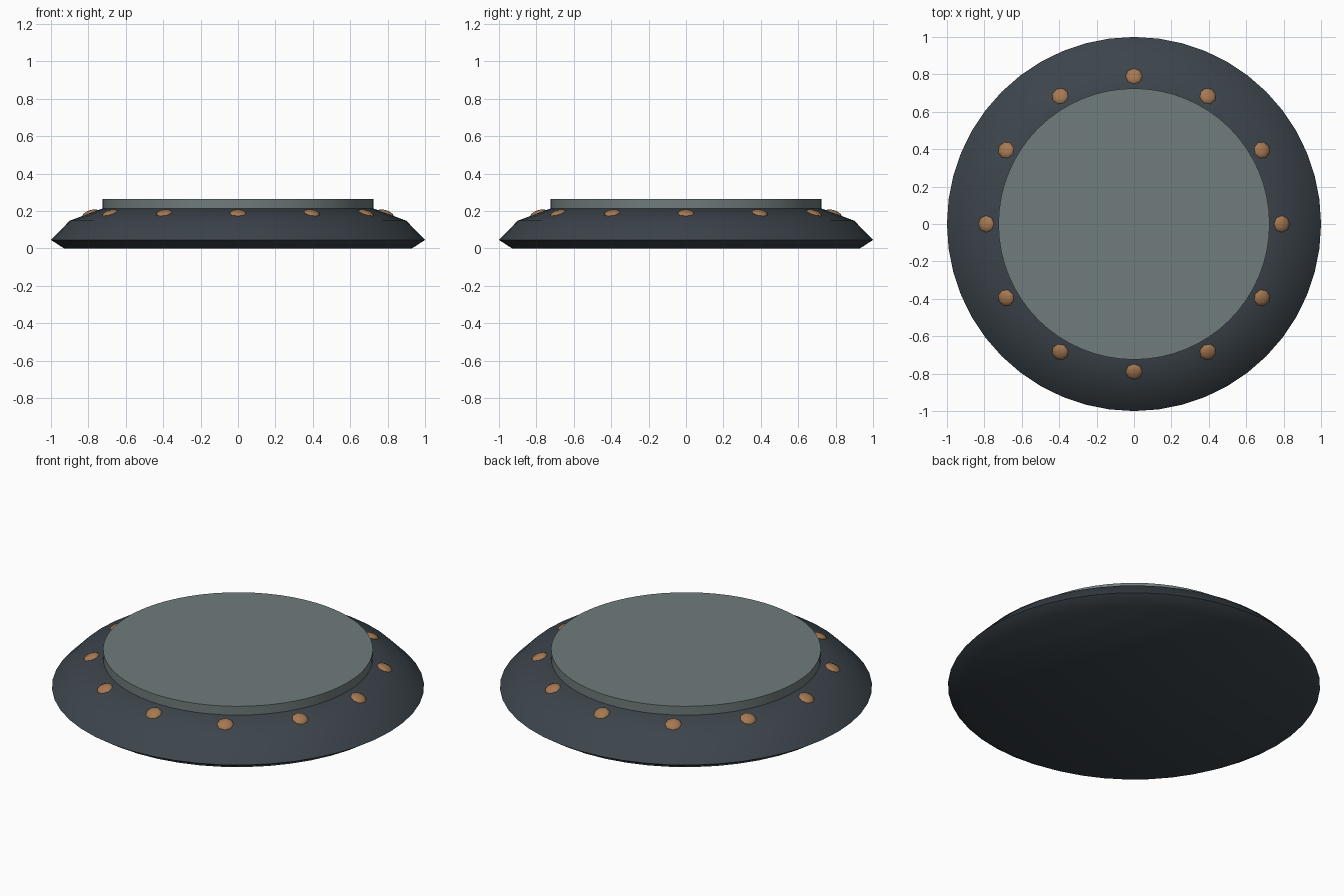
import bpy, bmesh, math
from mathutils import Matrix, Vector

cube = bpy.data.objects.get("Cube")
if cube:
    bpy.data.objects.remove(cube, do_unlink=True)


def make_material(name, color):
    mat = bpy.data.materials.new(name)
    mat.use_nodes = True
    mat.diffuse_color = color
    bsdf = next(n for n in mat.node_tree.nodes if n.type == 'BSDF_PRINCIPLED')
    bsdf.inputs["Base Color"].default_value = color
    return mat


def add_object(name, bm, mat, angle):
    bmesh.ops.recalc_face_normals(bm, faces=bm.faces)
    mesh = bpy.data.meshes.new(name)
    bm.to_mesh(mesh)
    bm.free()
    mesh.materials.append(mat)
    obj = bpy.data.objects.new(name, mesh)
    bpy.context.collection.objects.link(obj)
    bpy.ops.object.select_all(action='DESELECT')
    obj.select_set(True)
    bpy.context.view_layer.objects.active = obj
    bpy.ops.object.shade_smooth_by_angle(angle=math.radians(angle))
    return obj


def lathe(name, profile, segments, mat, angle):
    """Stack of rings from (radius, height) points, closed with flat caps."""
    bm = bmesh.new()
    rings = []
    for r, z in profile:
        rings.append([bm.verts.new((r * math.cos(a), r * math.sin(a), z))
                      for a in (math.tau * i / segments for i in range(segments))])
    for low, high in zip(rings, rings[1:]):
        for i in range(segments):
            j = (i + 1) % segments
            bm.faces.new((low[i], low[j], high[j], high[i]))
    bm.faces.new(rings[0][::-1])
    bm.faces.new(rings[-1])
    return add_object(name, bm, mat, angle)


dark = make_material("dark slate", (0.045, 0.058, 0.07, 1))
grey = make_material("grey green", (0.16, 0.20, 0.20, 1))
bronze = make_material("bronze", (0.38, 0.19, 0.085, 1))

# Flared base and raised top plate
base_profile = [(0.93, 0), (1.0, 0.045), (0.9, 0.148), (0.725, 0.213)]
lathe("base", base_profile, 48, dark, 60)
lathe("top_plate", [(0.725, 0.205), (0.725, 0.265)], 64, grey, 30)

# Flattened rivets lying on the sloped shoulder
slope = math.atan2(0.213 - 0.148, 0.9 - 0.725)
for i in range(12):
    bm = bmesh.new()
    bmesh.ops.create_uvsphere(bm, u_segments=8, v_segments=6, radius=0.045)
    place = (Matrix.Rotation(math.tau * i / 12, 4, 'Z')
             @ Matrix.Translation(Vector((0.79, 0, 0.188)))
             @ Matrix.Rotation(slope, 4, 'Y')
             @ Matrix.Diagonal((1, 1, 0.35, 1)))
    bm.transform(place)
    add_object(f"rivet_{i + 1}", bm, bronze, 60)
